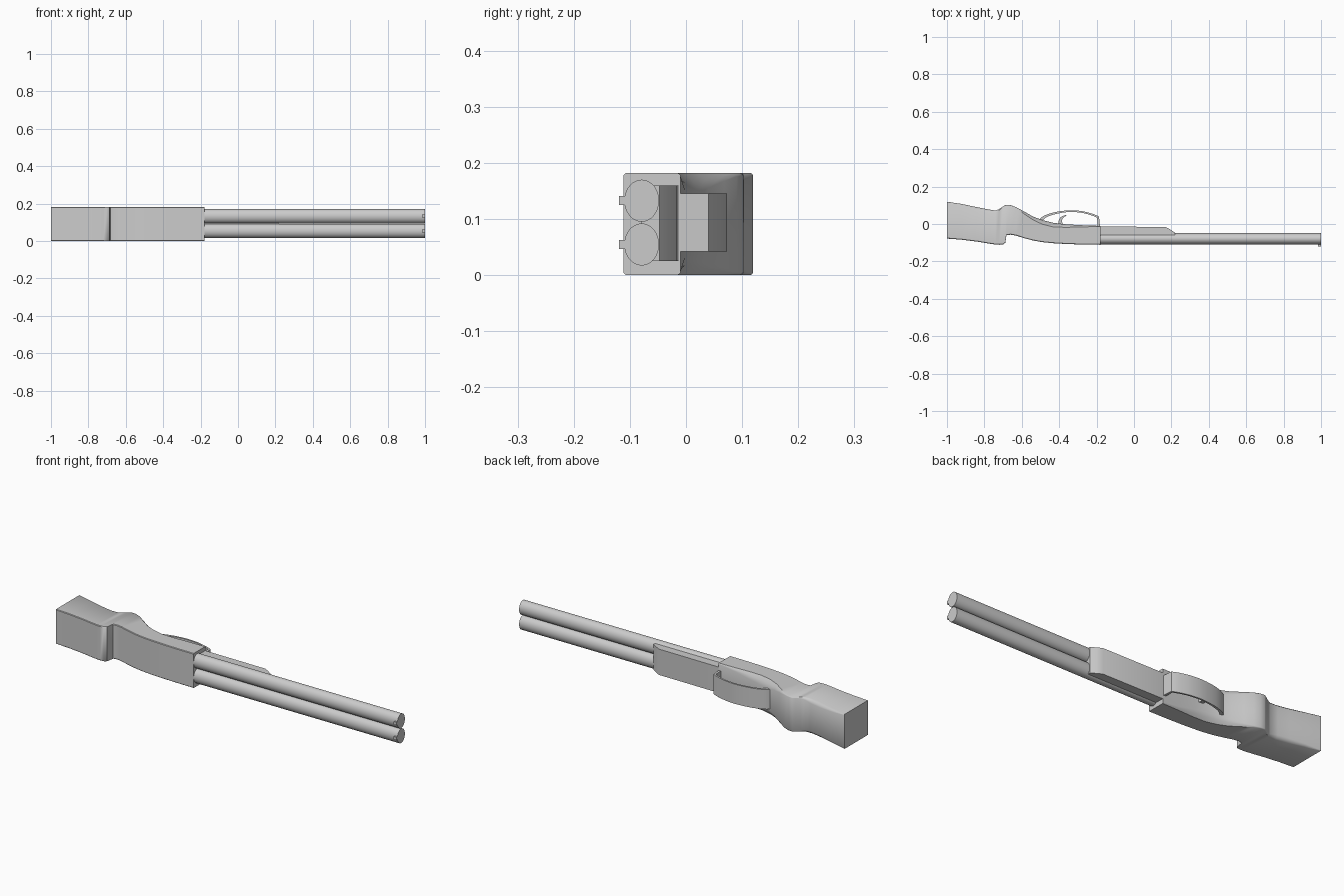
import bpy, bmesh, math

if "Cube" in bpy.data.objects:
    bpy.data.objects.remove(bpy.data.objects["Cube"])

ZC = 0.091  # mid height of the symmetric parts


def finish(name, bm, angle=35):
    bmesh.ops.recalc_face_normals(bm, faces=bm.faces)
    me = bpy.data.meshes.new(name)
    bm.to_mesh(me)
    bm.free()
    ob = bpy.data.objects.new(name, me)
    bpy.context.collection.objects.link(ob)
    bpy.ops.object.select_all(action='DESELECT')
    ob.select_set(True)
    bpy.context.view_layer.objects.active = ob
    bpy.ops.object.shade_smooth_by_angle(angle=math.radians(angle))
    return ob


def loft(name, rings, angle=35):
    bm = bmesh.new()
    rows = [[bm.verts.new(p) for p in r] for r in rings]
    n = len(rows[0])
    for a, b in zip(rows, rows[1:]):
        for i in range(n):
            j = (i + 1) % n
            bm.faces.new((a[i], a[j], b[j], b[i]))
    bm.faces.new(rows[0])
    bm.faces.new(rows[-1])
    return finish(name, bm, angle)


def extrude_profile(name, pts, z0, z1):
    return loft(name, [[(x, y, z) for x, y in pts] for z in (z0, z1)])


def smooth_path(pts, steps=4):
    # Catmull-Rom through the points
    p = [pts[0]] + pts + [pts[-1]]
    out = []
    for i in range(1, len(p) - 2):
        for s in range(steps):
            t = s / steps
            out.append(tuple(0.5 * (2 * b + (c - a) * t + (2 * a - 5 * b + 4 * c - d) * t * t
                                    + (3 * b - a - 3 * c + d) * t ** 3)
                             for a, b, c, d in zip(p[i - 1], p[i], p[i + 1], p[i + 2])))
    return out + [tuple(pts[-1])]


def section(x, lo, hi, cz, cy, h=0.0905):
    # boxy section: wide chamfer on the guard side, tiny one on the sight side
    e = 0.003
    half = [(lo, h - e), (lo + e, h), (hi - cy, h), (hi - cy * 0.35, h - cz * 0.45), (hi, h - cz)]
    return ([(x, y, ZC + z) for y, z in half] +
            [(x, y, ZC - z) for y, z in reversed(half)])


# Stock block: x, low y, high y, chamfer z, chamfer y
stock = [(-1.0, -0.078, 0.119, 0.003, 0.003), (-0.92, -0.084, 0.107, 0.012, 0.012),
         (-0.84, -0.094, 0.090, 0.018, 0.016), (-0.78, -0.104, 0.078, 0.018, 0.016),
         (-0.74, -0.110, 0.072, 0.012, 0.01), (-0.72, -0.111, 0.080, 0.006, 0.006),
         (-0.70, -0.110, 0.094, 0.004, 0.004), (-0.688, -0.100, 0.101, 0.004, 0.004)]
# Grip and receiver block
grip = [(-0.682, -0.060, 0.103, 0.004, 0.004), (-0.66, -0.057, 0.101, 0.004, 0.004),
        (-0.63, -0.062, 0.090, 0.006, 0.006), (-0.59, -0.075, 0.068, 0.014, 0.012),
        (-0.54, -0.088, 0.040, 0.026, 0.018), (-0.49, -0.097, 0.021, 0.036, 0.022),
        (-0.43, -0.103, 0.006, 0.038, 0.022), (-0.36, -0.107, -0.002, 0.03, 0.016),
        (-0.27, -0.110, -0.007, 0.015, 0.008), (-0.18, -0.111, -0.010, 0.004, 0.004)]
loft("stock_and_receiver", [section(*s) for s in stock + grip], 40)

# Twin oval barrels with sight pegs
for side, zc in (("upper", 0.1325), ("lower", 0.0545)):
    ring = [(2 * math.pi * i / 32) for i in range(32)]
    loft(side + "_barrel", [[(x, -0.079 + 0.031 * math.cos(a), zc + 0.0375 * math.sin(a))
                             for a in ring] for x in (-0.2, 1.0)])
    extrude_profile(side + "_sight", [(0.985, -0.119), (1.0, -0.119), (1.0, -0.1), (0.985, -0.1)],
                    zc - 0.008, zc + 0.008)

# Fore-end under the barrels
extrude_profile("fore_end", [(-0.19, -0.08), (0.22, -0.08), (0.22, -0.047),
                             (0.195, -0.030), (0.168, -0.016), (-0.19, -0.013)], 0.025, 0.160)

# Trigger guard strap
outer = smooth_path([(-0.51, 0.022), (-0.485, 0.042), (-0.43, 0.062), (-0.35, 0.073),
                     (-0.28, 0.069), (-0.22, 0.054), (-0.187, 0.040)]) + [(-0.182, -0.013)]
inner = smooth_path([(-0.49, 0.016), (-0.468, 0.036), (-0.42, 0.053), (-0.35, 0.064),
                     (-0.28, 0.060), (-0.23, 0.047), (-0.197, 0.034)]) + [(-0.195, -0.013)]
bm = bmesh.new()
rows = [[bm.verts.new((p[0], p[1], z)) for p, z in ((o, 0.042), (o, 0.145), (i, 0.145), (i, 0.042))]
        for o, i in zip(outer, inner)]
for a, b in zip(rows, rows[1:]):
    for k in range(4):
        m = (k + 1) % 4
        bm.faces.new((a[k], a[m], b[m], b[k]))
bm.faces.new(rows[0])
bm.faces.new(rows[-1])
finish("trigger_guard", bm)

# Curved trigger
front = smooth_path([(-0.375, -0.01), (-0.385, 0.015), (-0.378, 0.033), (-0.362, 0.044)])
back = smooth_path([(-0.405, -0.01), (-0.403, 0.018), (-0.390, 0.038), (-0.366, 0.048)])
extrude_profile("trigger", front + back[::-1], 0.076, 0.108)
